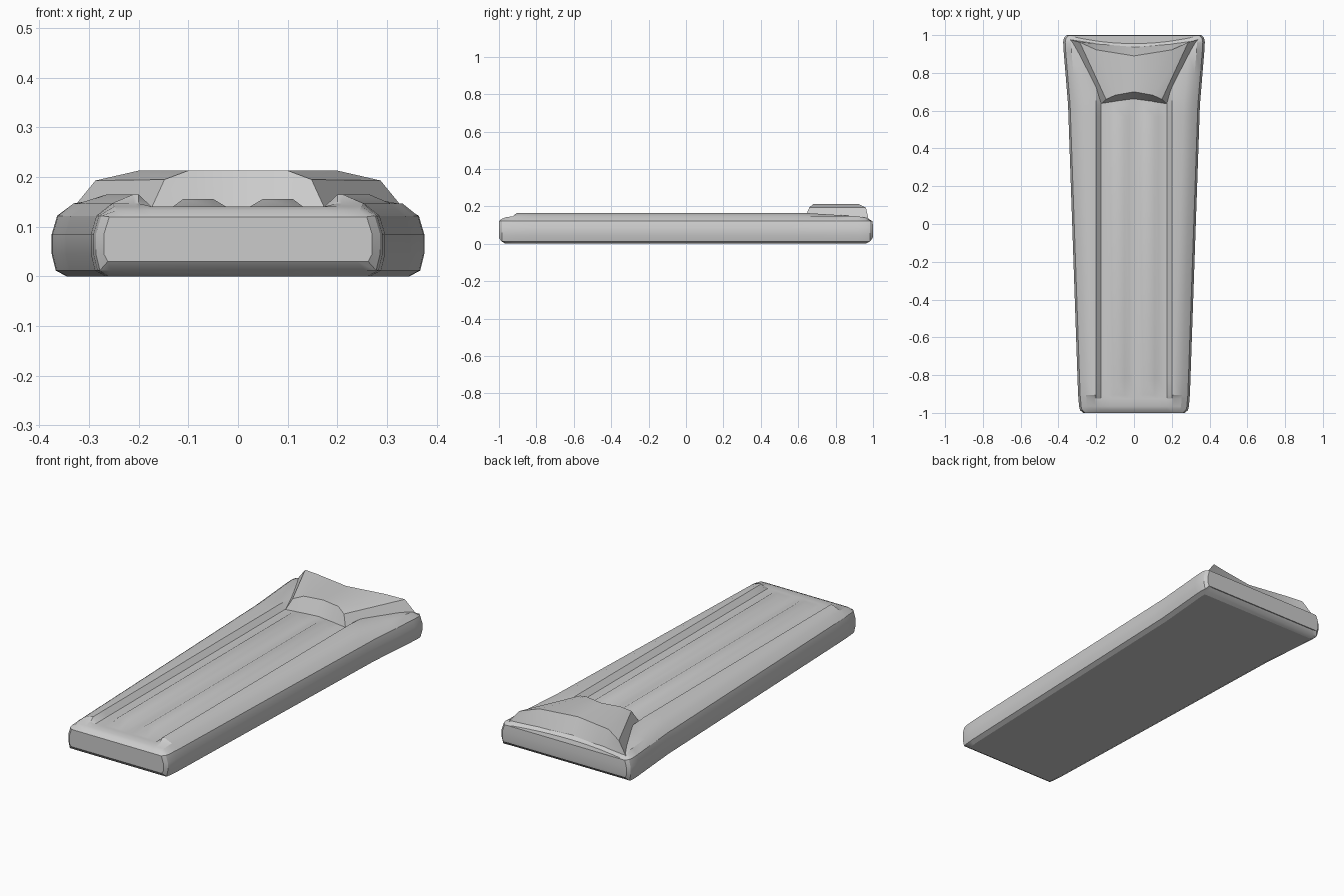
import bpy, math

if "Cube" in bpy.data.objects:
    bpy.data.objects.remove(bpy.data.objects["Cube"], do_unlink=True)

grey = bpy.data.materials.new("plain_grey")
grey.use_nodes = True
colour = (0.6, 0.6, 0.6, 1)
grey.diffuse_color = colour
grey.node_tree.nodes["Principled BSDF"].inputs["Base Color"].default_value = colour


def make(name, verts, faces, angle):
    mesh = bpy.data.meshes.new(name)
    mesh.from_pydata(verts, [], faces)
    mesh.materials.append(grey)
    obj = bpy.data.objects.new(name, mesh)
    bpy.context.collection.objects.link(obj)
    bpy.ops.object.select_all(action="DESELECT")
    obj.select_set(True)
    bpy.context.view_layer.objects.active = obj
    bpy.ops.object.mode_set(mode="EDIT")
    bpy.ops.mesh.select_all(action="SELECT")
    bpy.ops.mesh.normals_make_consistent(inside=False)
    bpy.ops.object.mode_set(mode="OBJECT")
    bpy.ops.object.shade_smooth_by_angle(angle=math.radians(angle))
    return obj


def section(w, lo, hi, rib):
    """Closed cross-section: rounded sides, two outer ridges, two inner ribs."""
    half = [(w - .03, 0), (w - .008, .012), (w, .045), (w, .085), (w - .011, .122),
            (w - .042, .147), (w - .085, .165), (.2, .165), (.175, .141),
            (.13, .141), (.11, rib), (.05, rib), (.025, .141), (0, .141)]
    half = [(x, min(max(z, lo), hi)) for x, z in half]
    return half + [(-x, z) for x, z in reversed(half[:-1])]


# Stations along the body: y, half width, lowest z, highest z, rib height
stations = [(-1, .27, .03, .12, .141), (-.985, .286, .012, .133, .141),
            (-.965, .291, 0, .141, .141), (-.925, .294, 0, .147, .141),
            (-.905, .296, 0, .165, .141), (-.82, .299, 0, .165, .156),
            (.57, .347, 0, .165, .156), (.63, .349, 0, .165, .141),
            (.8, .363, 0, .155, .141), (.92, .373, 0, .147, .141),
            (.965, .375, 0, .14, .141), (.985, .371, .012, .133, .141),
            (1, .357, .03, .12, .141)]

# Tapered body, with its back end scooped inward
verts = []
for y, w, lo, hi, rib in stations:
    scoop = .045 * max(0, (y - .63) / .37)
    for x, z in section(w, lo, hi, rib):
        verts.append((x, y - scoop * (1 - (x / w) ** 2), z))
n = len(verts) // len(stations)
faces = [(s * n + i, s * n + (i + 1) % n, (s + 1) * n + (i + 1) % n, (s + 1) * n + i)
         for s in range(len(stations) - 1) for i in range(n)]
# End caps are strips joining each left point to its mirrored right point
for base in (0, (len(stations) - 1) * n):
    for i in range(n // 2):
        strip = [base + i, base + i + 1, base + n - 2 - i, base + n - 1 - i]
        faces.append(tuple(dict.fromkeys(strip)))
make("body", verts, faces, 25)

# Raised back plate: columns of front base, front top, back top, back base
columns = [[(0, .655, .125), (0, .7, .213), (0, .89, .213), (0, .94, .128)],
           [(.1, .642, .125), (.1, .682, .213), (.2, .922, .213), (.2, .955, .128)],
           [(.18, .63, .125), (.148, .66, .195), (.287, .962, .193), (.345, .978, .122)]]
mirrored = [[(-x, y, z) for x, y, z in col] for col in columns[:0:-1]]
columns = mirrored + columns
verts = [p for col in columns for p in col]
faces = [(c * 4 + i, c * 4 + (i + 1) % 4, c * 4 + 4 + (i + 1) % 4, c * 4 + 4 + i)
         for c in range(len(columns) - 1) for i in range(4)]
last = (len(columns) - 1) * 4
faces += [(0, 1, 2, 3), tuple(last + i for i in range(4))]
make("raised_back_plate", verts, faces, 25)
